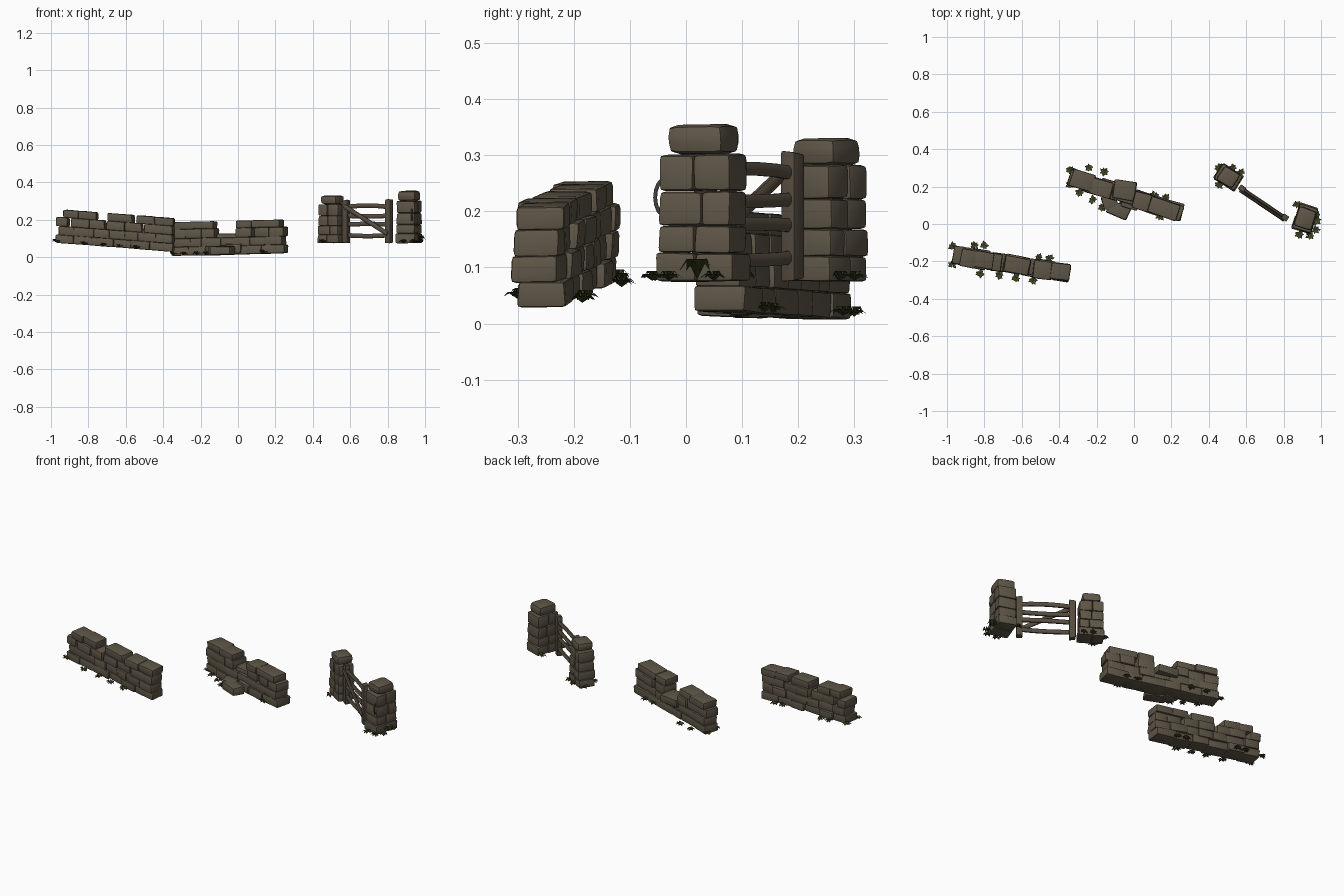
import bpy, bmesh, math, random
from mathutils import Vector, Matrix

random.seed(4)
if "Cube" in bpy.data.objects:
    bpy.data.objects.remove(bpy.data.objects["Cube"])


def material(name, rgb):
    m = bpy.data.materials.new(name)
    m.use_nodes = True
    m.diffuse_color = (*rgb, 1)
    b = m.node_tree.nodes["Principled BSDF"]
    b.inputs["Base Color"].default_value = (*rgb, 1)
    b.inputs["Roughness"].default_value = 0.9
    return m


STONE = material("weathered stone", (0.115, 0.094, 0.064))
WOOD = material("old wood", (0.095, 0.074, 0.051))
LEAF = material("dark leaf", (0.05, 0.058, 0.016))
IRON = material("iron", (0.06, 0.052, 0.042))


def finish(name, bm, mat, smooth=True):
    me = bpy.data.meshes.new(name)
    bmesh.ops.recalc_face_normals(bm, faces=bm.faces)
    bm.to_mesh(me)
    bm.free()
    me.materials.append(mat)
    ob = bpy.data.objects.new(name, me)
    bpy.context.collection.objects.link(ob)
    if smooth:
        bpy.ops.object.select_all(action="DESELECT")
        ob.select_set(True)
        bpy.context.view_layer.objects.active = ob
        bpy.ops.object.shade_smooth_by_angle(angle=math.radians(40))
    return ob


def block(bm, frame, centre, size, bevel=0.2, jitter=0.06, turn=0.0):
    """Add one rounded, slightly uneven block in the given frame."""
    part = bmesh.new()
    bmesh.ops.create_cube(part, size=1)
    for v in part.verts:
        v.co = Vector([c * s * (1 + random.uniform(-jitter, jitter)) for c, s in zip(v.co, size)])
    bmesh.ops.bevel(part, geom=part.edges[:], offset=min(size) * bevel, segments=2,
                    profile=0.6, affect="EDGES")
    part.transform(frame @ Matrix.Translation(centre) @ Matrix.Rotation(turn, 4, "Z"))
    me = bpy.data.meshes.new("block")
    part.to_mesh(me)
    part.free()
    bm.from_mesh(me)
    bpy.data.meshes.remove(me)


def line_frame(start, end):
    """Frame with x along the line; its x axis follows the sloping ground."""
    a, b = Vector(start), Vector(end)
    d = b - a
    shear = Matrix.Identity(4)
    shear[2][0] = d.z / d.xy.length
    return Matrix.Translation(a) @ Matrix.Rotation(math.atan2(d.y, d.x), 4, "Z") @ shear, d.xy.length


def wall(name, frame, courses):
    """Each course: bottom, top, list of (from, to) spans along the wall."""
    bm = bmesh.new()
    for low, high, spans in courses:
        for a, b in spans:
            depth = random.uniform(0.082, 0.1)
            block(bm, frame, ((a + b) / 2, random.uniform(-0.006, 0.006), (low + high) / 2),
                  (b - a + 0.004, depth, high - low + 0.002), 0.2, 0.05, random.uniform(-0.05, 0.05))
    return finish(name, bm, STONE)


def run(start, end, count):
    """Neighbouring spans of uneven length."""
    step = (end - start) / count
    cuts = [start] + [start + step * (i + random.uniform(-0.2, 0.2)) for i in range(1, count)] + [end]
    return list(zip(cuts, cuts[1:]))


def clump(bm, x, y, z, radius=0.026, rise=0.012, leaves=7):
    """Rosette of pointed, drooping leaves."""
    for i in range(leaves):
        ang = math.tau * (i + random.uniform(-0.25, 0.25)) / leaves
        r = radius * random.uniform(0.75, 1.1)
        out = Vector((math.cos(ang), math.sin(ang), 0))
        side = Vector((-out.y, out.x, 0)) * r * 0.3
        mid = Vector((x, y, z + rise)) + out * r * 0.55
        pts = [Vector((x, y, z)), mid + side, Vector((x, y, z + rise * 0.4)) + out * r, mid - side]
        bm.faces.new([bm.verts.new(p) for p in pts])


def rod(bm, a, b, width, depth, sag=0.0):
    """Rounded beam from a to b, bowed upward by sag."""
    a, b = Vector(a), Vector(b)
    d = b - a
    x = d.normalized()
    y = Vector((-d.y, d.x, 0)).normalized()
    z = x.cross(y)
    rings = []
    for i in range(6):
        t = i / 5
        c = a + d * t + Vector((0, 0, sag * 4 * t * (1 - t)))
        ring = []
        for k in range(8):
            q = math.tau * (k + 0.5) / 8
            ring.append(bm.verts.new(c + y * math.cos(q) * depth * 0.54 + z * math.sin(q) * width * 0.54))
        rings.append(ring)
    for r, s in zip(rings, rings[1:]):
        for k in range(8):
            bm.faces.new((r[k], r[(k + 1) % 8], s[(k + 1) % 8], s[k]))
    bm.faces.new(rings[0])
    bm.faces.new(rings[-1])


# Long dry stone wall
frame, length = line_frame((-0.965, -0.165, 0.078), (-0.345, -0.265, 0.03))
wall("long_wall", frame, [
    (0, 0.043, run(0, length, 6)),
    (0.043, 0.09, run(0.01, length, 7)),
    (0.09, 0.137, [(0, 0.06), (0.085, 0.18), (0.18, 0.26), (0.275, 0.37), (0.37, 0.46),
                   (0.475, 0.56), (0.56, length)]),
    (0.137, 0.178, [(0.04, 0.12), (0.12, 0.215), (0.28, 0.41), (0.435, 0.53), (0.53, length)]),
])

# Tumbled wall, broken down in the middle
frame, length = line_frame((-0.345, 0.25, 0.008), (0.255, 0.055, 0.022))
wall("broken_wall", frame, [
    (0, 0.045, run(0, length, 6)),
    (0.045, 0.09, run(0.005, length - 0.01, 7)),
    (0.09, 0.14, [(0, 0.08), (0.08, 0.17), (0.17, 0.24), (0.36, 0.45), (0.47, 0.55), (0.55, length)]),
    (0.14, 0.178, [(0.01, 0.13), (0.13, 0.235), (0.365, 0.45), (0.455, 0.61)]),
])

# Stones fallen beside the gap
bm = bmesh.new()
I4 = Matrix.Identity(4)
block(bm, I4, (-0.05, 0.18, 0.105), (0.12, 0.1, 0.045), 0.2, 0.06, -0.15)
block(bm, I4, (-0.085, 0.075, 0.035), (0.12, 0.07, 0.045), 0.2, 0.08, -0.4)
block(bm, I4, (-0.13, 0.12, 0.035), (0.08, 0.07, 0.05), 0.2, 0.08, 0.3)
block(bm, I4, (-0.02, 0.11, 0.045), (0.09, 0.06, 0.05), 0.2, 0.08, -0.3)
finish("fallen_stones", bm, STONE)


def pillar(name, x, y, angle, width, depth, heights, cap):
    """Courses of paired stones with one rounded capstone."""
    frame = Matrix.Translation((x, y, 0)) @ Matrix.Rotation(angle, 4, "Z")
    bm = bmesh.new()
    for i, (low, high) in enumerate(zip(heights, heights[1:])):
        split = random.uniform(-0.1, 0.1) * width
        grow = 1.08 if i == 0 else 1
        for a, b in ((-width / 2 * grow, split), (split, width / 2 * grow)):
            block(bm, frame, ((a + b) / 2, 0, (low + high) / 2),
                  (b - a, depth * random.uniform(0.93, 1.07), high - low), 0.17, 0.05)
    top = heights[-1]
    block(bm, frame, (0, 0, (top + cap) / 2), (width * 0.8, depth * 0.95, cap - top), 0.38, 0.07)
    return finish(name, bm, STONE)


pillar("right_pillar", 0.505, 0.25, math.radians(-32), 0.125, 0.095,
       [0.075, 0.12, 0.168, 0.222, 0.283], 0.33)
pillar("left_pillar", 0.915, 0.03, math.radians(72), 0.135, 0.105,
       [0.075, 0.126, 0.174, 0.236, 0.302], 0.355)

# Gate posts
gate_a, gate_b = Vector((0.578, 0.19, 0)), Vector((0.808, 0.035, 0))
turn = math.atan2(gate_b.y - gate_a.y, gate_b.x - gate_a.x)
bm = bmesh.new()
for p, top in ((gate_a, 0.305), (gate_b, 0.312)):
    block(bm, Matrix.Translation(p) @ Matrix.Rotation(turn, 4, "Z"),
          (0, 0, (0.078 + top) / 2), (0.034, 0.03, top - 0.078), 0.15, 0.04)
finish("gate_posts", bm, WOOD)

# Rails and diagonal brace
bm = bmesh.new()
for z, sag in ((0.268, 0.008), (0.222, -0.004), (0.175, 0.003), (0.118, -0.005)):
    up = Vector((0, 0, z))
    rod(bm, gate_a + up, gate_b + up, 0.024, 0.018, sag)
front = Vector((math.sin(turn), -math.cos(turn), 0)) * 0.016
rod(bm, gate_a + front + Vector((0, 0, 0.272)), gate_b + front + Vector((0, 0, 0.125)), 0.024, 0.016)
finish("gate_rails", bm, WOOD)

# Iron loop on the pillar
loop = bpy.data.curves.new("pillar_loop", "CURVE")
loop.dimensions = "3D"
loop.bevel_depth = 0.004
loop.bevel_resolution = 1
s = loop.splines.new("POLY")
s.points.add(8)
for i, p in enumerate(s.points):
    q = math.pi * i / 8
    p.co = (0.93, -0.035 - 0.02 * math.sin(q), 0.225 + 0.034 * math.cos(q), 1)
loop.materials.append(IRON)
bpy.context.collection.objects.link(bpy.data.objects.new("pillar_loop", loop))

# Ground plants around each stretch
plants = {
    "long_wall_plants": (0.078, -0.08, -0.965, [
        (-0.97, -0.12), (-0.97, -0.215), (-0.85, -0.115), (-0.80, -0.115), (-0.82, -0.265),
        (-0.72, -0.275), (-0.51, -0.18), (-0.45, -0.185), (-0.54, -0.3), (-0.63, -0.29)]),
    "broken_wall_plants": (0.01, 0.02, -0.345, [
        (-0.34, 0.21), (-0.29, 0.17), (-0.24, 0.3), (-0.16, 0.28), (-0.22, 0.13), (-0.17, 0.09),
        (0.11, 0.155), (0.17, 0.14), (0.14, 0.04), (-0.34, 0.29)]),
    "gate_plants": (0.076, 0, 0, [
        (0.455, 0.3), (0.455, 0.21), (0.57, 0.275), (0.53, 0.3), (0.885, -0.055), (0.94, -0.06),
        (0.975, 0.05), (0.87, 0.105), (0.97, -0.03)]),
}
for name, (z0, slope, x0, spots) in plants.items():
    bm = bmesh.new()
    for x, y in spots:
        z = z0 + slope * (x - x0)
        clump(bm, x, y, z)
        clump(bm, x + random.uniform(-0.012, 0.012), y, z + 0.002, 0.018, 0.016, 5)
    if name == "gate_plants":
        clump(bm, 0.972, 0.02, 0.08, 0.03, 0.035, 8)
    finish(name, bm, LEAF, smooth=False)
